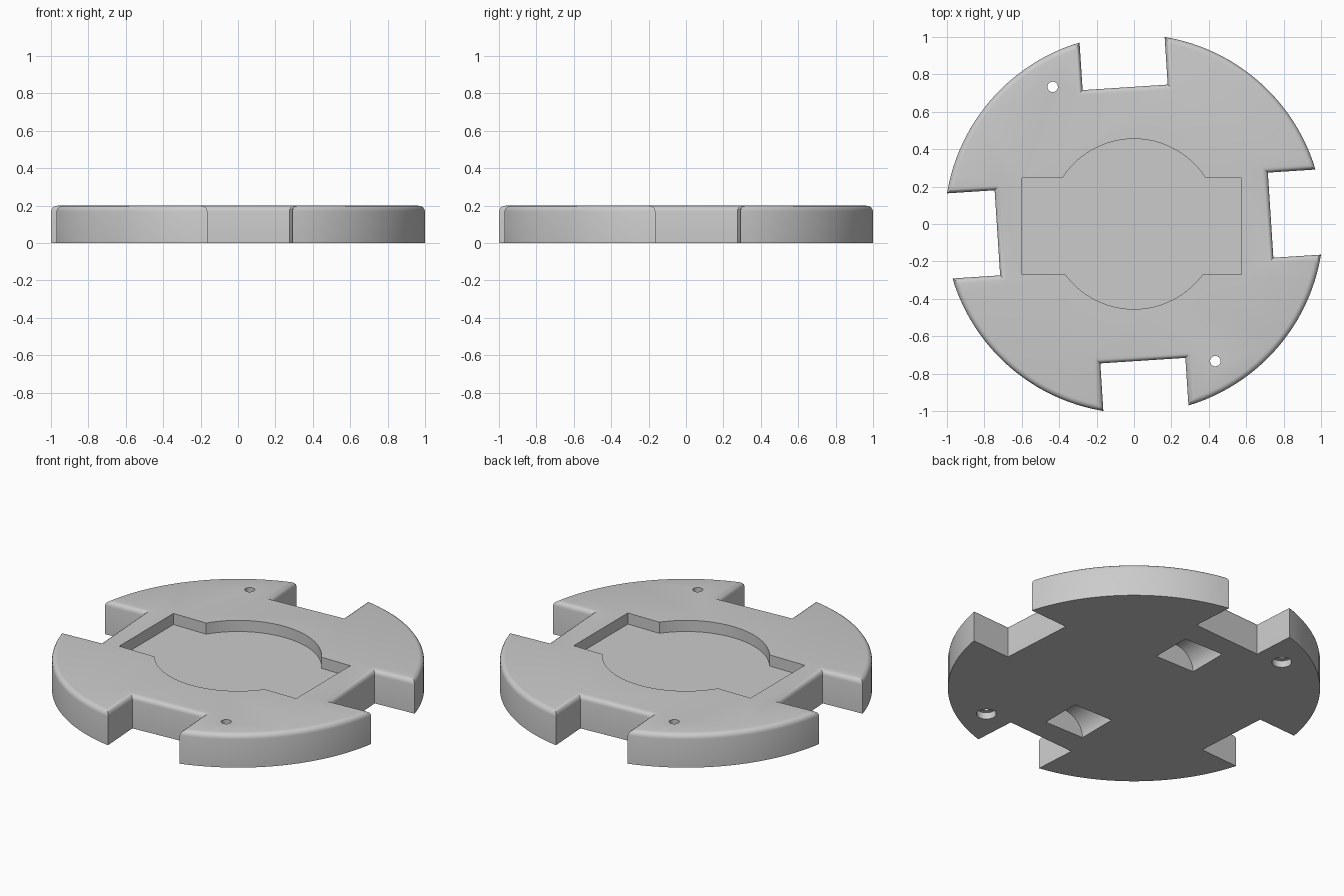
import bpy, bmesh
from math import sin, cos, asin, acos, sqrt, pi, radians
from mathutils import Matrix

cube = bpy.data.objects.get("Cube")
if cube:
    bpy.data.objects.remove(cube, do_unlink=True)

RADIUS, HEIGHT = 1.013, 0.2
FILLET = 0.03
NOTCH_HALF, NOTCH_INNER = 0.228, 0.732
TWIST = radians(3.7)

grey = bpy.data.materials.new("light_grey")
grey.use_nodes = True
grey.diffuse_color = (0.6, 0.6, 0.6, 1)
grey.node_tree.nodes["Principled BSDF"].inputs["Base Color"].default_value = (0.6, 0.6, 0.6, 1)


def arc(radius, start, end, steps):
    """Points along a circle about the origin."""
    return [(radius * cos(start + (end - start) * i / steps),
             radius * sin(start + (end - start) * i / steps)) for i in range(steps + 1)]


def prism(name, outline, bottom, top, fillet=0, matrix=None):
    """Extrude an outline upwards, with an optional rounded top rim."""
    bm = bmesh.new()
    face = bm.faces.new([bm.verts.new((x, y, bottom)) for x, y in outline])
    grown = bmesh.ops.extrude_face_region(bm, geom=[face], use_keep_orig=True)
    raised = [v for v in grown["geom"] if isinstance(v, bmesh.types.BMVert)]
    bmesh.ops.translate(bm, verts=raised, vec=(0, 0, top - bottom))
    bmesh.ops.recalc_face_normals(bm, faces=bm.faces)
    if fillet:
        rim = [e for e in bm.edges if all(v.co.z > top - 1e-5 for v in e.verts)]
        bmesh.ops.bevel(bm, geom=rim, offset=fillet, segments=4, profile=0.5, affect='EDGES')
    if matrix:
        bm.transform(matrix)
        bmesh.ops.recalc_face_normals(bm, faces=bm.faces)
    mesh = bpy.data.meshes.new(name)
    bm.to_mesh(mesh)
    bm.free()
    mesh.materials.append(grey)
    obj = bpy.data.objects.new(name, mesh)
    bpy.context.collection.objects.link(obj)
    return obj


# Disc with four square notches
half_angle = asin(NOTCH_HALF / RADIUS)
outline = []
for k in range(4):
    turn = TWIST + k * pi / 2
    for side in (-1, 1):
        outline.append((NOTCH_INNER * cos(turn) - side * NOTCH_HALF * sin(turn),
                        NOTCH_INNER * sin(turn) + side * NOTCH_HALF * cos(turn)))
    outline += arc(RADIUS, turn + half_angle, turn + pi / 2 - half_angle, 24)
disc = prism("notched_disc", outline, 0, HEIGHT, FILLET)

# Top pocket: a rectangle joined with a circle
R, BACK, FRONT = 0.455, 0.245, -0.27
back, front = asin(BACK / R), asin(FRONT / R)
pocket = [(0.575, FRONT), (0.575, BACK)] + arc(R, back, pi - back, 40)
pocket += [(-0.6, BACK), (-0.6, FRONT)] + arc(R, pi - front, 2 * pi + front, 40)
cutters = [prism("pocket_cutter", pocket, 0.133, 0.4)]

# Screw holes with a counterbore below, and arched recesses underneath
upright = Matrix.Rotation(pi / 2, 4, 'X')
arch = [(0.13, -0.1)] + [(x, y * 0.96) for x, y in arc(0.13, 0, pi, 24)] + [(-0.13, -0.1)]
for s in (-1, 1):
    place = Matrix.Translation((-0.435 * s, 0.733 * s, 0))
    cutters.append(prism("hole_cutter", arc(0.028, 0, 2 * pi, 24)[:-1], -0.1, 0.4, matrix=place))
    cutters.append(prism("counterbore_cutter", arc(0.054, 0, 2 * pi, 24)[:-1], -0.1, 0.04, matrix=place))
    shift = Matrix.Translation((0, 0.468 * s, 0))
    cutters.append(prism("recess_cutter", arch, -0.123, 0.123, matrix=shift @ upright))

# Cut everything out of the disc
bpy.context.view_layer.objects.active = disc
for cutter in cutters:
    cutter.hide_render = True
    mod = disc.modifiers.new("cut", 'BOOLEAN')
    mod.operation, mod.solver, mod.object = 'DIFFERENCE', 'EXACT', cutter
    bpy.ops.object.modifier_apply(modifier=mod.name)
    bpy.data.objects.remove(cutter, do_unlink=True)

bpy.ops.object.select_all(action='DESELECT')
disc.select_set(True)
bpy.ops.object.shade_smooth_by_angle(angle=radians(30))
